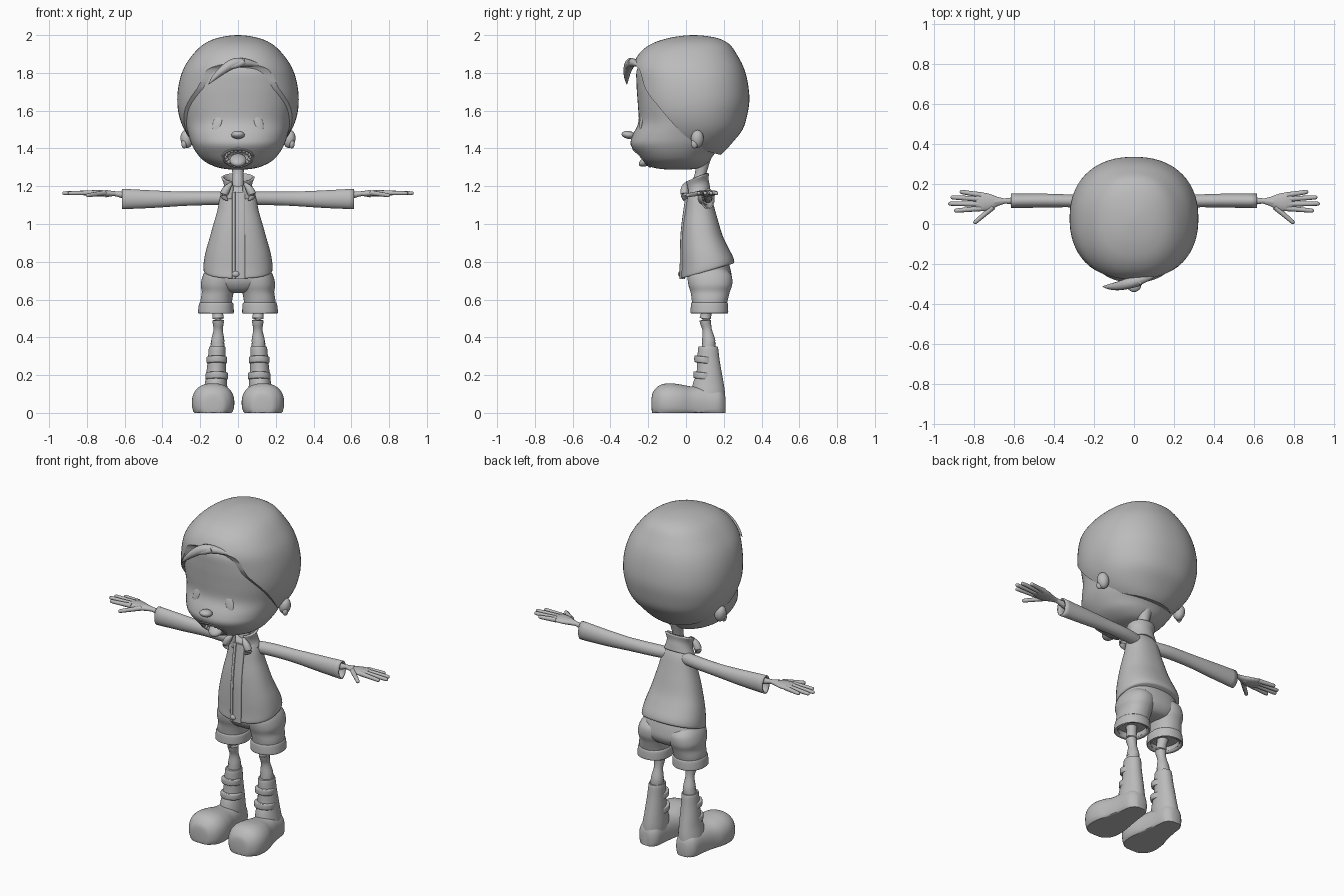
import bpy, bmesh, math
from mathutils import Vector, Matrix, Euler
from mathutils.bvhtree import BVHTree

if "Cube" in bpy.data.objects:
    bpy.data.objects.remove(bpy.data.objects["Cube"])

clay = bpy.data.materials.new("clay grey")
clay.use_nodes = True
clay.diffuse_color = (0.5, 0.5, 0.5, 1)
clay.node_tree.nodes["Principled BSDF"].inputs["Base Color"].default_value = clay.diffuse_color
parts = []


def finish(name, bm, mirror=False):
    bmesh.ops.recalc_face_normals(bm, faces=bm.faces)
    mesh = bpy.data.meshes.new(name)
    bm.to_mesh(mesh)
    bm.free()
    mesh.materials.append(clay)
    obj = bpy.data.objects.new(name, mesh)
    bpy.context.collection.objects.link(obj)
    if mirror:
        obj.modifiers.new("Mirror", "MIRROR").use_mirror_merge = False
    parts.append(obj)
    return obj


def curve_points(rows, steps):
    """Smooth curve through rows of numbers."""
    rows = [Vector(r) for r in rows]
    out = []
    for i in range(len(rows) - 1):
        a, b, c, d = rows[max(i - 1, 0)], rows[i], rows[i + 1], rows[min(i + 2, len(rows) - 1)]
        for k in range(steps):
            t = k / steps
            out.append(b + (c - a) * t / 2 + (a - b * 2.5 + c * 2 - d / 2) * t * t
                       + ((b - c) * 3 + d - a) * t ** 3 / 2)
    return out + [rows[-1]]


def skin(bm, loops, caps=True, closed=False):
    rings = [[bm.verts.new(p) for p in loop] for loop in loops]
    n = len(rings[0])
    pairs = list(zip(rings, rings[1:])) + ([(rings[-1], rings[0])] if closed else [])
    for a, b in pairs:
        for i in range(n):
            bm.faces.new((a[i], a[(i + 1) % n], b[(i + 1) % n], b[i]))
    if caps and not closed:
        bm.faces.new(rings[0])
        bm.faces.new(rings[-1])


def loft(name, axis, rows, power=2.0, n=40, steps=4, mirror=False, warp=None, caps=True, keep=None):
    """Rows: position along axis, low and high of first side, low and high of second side."""
    order = {"z": (1, 2, 0), "x": (0, 1, 2), "y": (1, 0, 2)}[axis]
    loops = []
    for t, u0, u1, v0, v1 in curve_points(rows, steps):
        loop = []
        for i in range(n):
            a = 2 * math.pi * (i + 0.5) / n
            c, s = (math.copysign(abs(f(a)) ** (2 / power), f(a)) for f in (math.cos, math.sin))
            q = (t, (u0 + u1) / 2 + c * (u1 - u0) / 2, (v0 + v1) / 2 + s * (v1 - v0) / 2)
            p = Vector([q[k] for k in order])
            loop.append(warp(p) if warp else p)
        loops.append(loop)
    bm = bmesh.new()
    skin(bm, loops, caps)
    if keep:
        drop = [f for f in bm.faces if not keep(f.calc_center_median())]
        bmesh.ops.delete(bm, geom=drop, context="FACES")
    return finish(name, bm, mirror)


def sym(rows):
    """Rows of height, half width, front, back become loft rows."""
    return [(z, -w, w, f, b) for z, w, f, b in rows]


def tube(name, rows, n=12, steps=4, mirror=False, closed=False):
    """Round tube through rows of x, y, z, radius."""
    pts = [Vector(r) for r in rows] if closed else curve_points(rows, steps)
    loops = []
    for i, p in enumerate(pts):
        a = pts[i - 1] if i or closed else p
        b = pts[(i + 1) % len(pts)] if i + 1 < len(pts) or closed else p
        frame = (b.xyz - a.xyz).to_track_quat("Z", "Y").to_matrix()
        loops.append([p.xyz + frame @ Vector((math.cos(w), math.sin(w), 0)) * p.w
                      for w in (2 * math.pi * k / n for k in range(n))])
    bm = bmesh.new()
    skin(bm, loops, closed=closed)
    return finish(name, bm, mirror)


def blob(name, loc, size, rot=(0, 0, 0), mirror=False, seg=24):
    bm = bmesh.new()
    bmesh.ops.create_uvsphere(bm, u_segments=seg, v_segments=seg // 2, radius=1)
    bm.transform(Matrix.LocRotScale(Vector(loc), Euler(rot), Vector(size)))
    return finish(name, bm, mirror)


def solidify(obj, thickness):
    mod = obj.modifiers.new("Solidify", "SOLIDIFY")
    mod.thickness, mod.offset = thickness, -1


def boolean(obj, cutter, operation):
    mod = obj.modifiers.new("Cut", "BOOLEAN")
    mod.object, mod.operation, mod.solver = cutter, operation, "EXACT"
    bpy.context.view_layer.objects.active = obj
    bpy.ops.object.modifier_apply(modifier=mod.name)
    parts.remove(cutter)
    bpy.data.objects.remove(cutter)


# Face
face = loft("face", "z", sym([
    (1.288, .04, -.1, .02), (1.3, .11, -.18, .08), (1.33, .175, -.225, .12), (1.37, .215, -.26, .15),
    (1.42, .245, -.293, .2), (1.47, .262, -.283, .22), (1.54, .28, -.252, .23), (1.63, .295, -.255, .23),
    (1.74, .29, -.262, .22), (1.83, .25, -.255, .2), (1.9, .15, -.17, .15)]), power=2.2, n=64)
tree = BVHTree.FromPolygons([v.co for v in face.data.vertices], [p.vertices for p in face.data.polygons])


def on_face(x, z):
    hit, normal, _, _ = tree.ray_cast(Vector((x, -1, z)), Vector((0, 1, 0)))
    return hit, normal


def mouth_ring(scale, depth, radius, count):
    rows = []
    for i in range(count):
        a = 2 * math.pi * i / count
        x = .078 * scale * math.cos(a)
        z = 1.358 + scale * math.sin(a) * (.04 if math.sin(a) > 0 else .052)
        rows.append((x, on_face(x, z)[0].y + depth, z, radius))
    return rows


# Open mouth with lips, teeth and tongue
boolean(face, blob("mouth_cutter", (0, -.25, 1.354), (.074, .12, .045)), "DIFFERENCE")
tube("lips", mouth_ring(1, .004, .008, 40), n=8, closed=True)
for x, y, z, r in mouth_ring(.82, .012, .011, 18):
    blob("tooth", (x, y, z), (r, r, r * 1.1), seg=10)
blob("tongue", (0, -.2, 1.338), (.045, .055, .026), (.5, 0, 0))

# Nose, eyes, ears
blob("nose", (0, -.305, 1.472), (.036, .036, .021), (-.15, 0, 0))
spot, normal = on_face(.11, 1.535)
turn = normal.to_track_quat("Y", "Z").to_euler()
blob("eyes", spot, (.023, .006, .046), (turn.x, .25, turn.z), mirror=True)
blob("ears", (.272, .06, 1.45), (.032, .034, .048), (0, .15, .2), mirror=True)
blob("ear_lobes", (.285, .045, 1.425), (.015, .018, .025), mirror=True)

# Hair: a full cap trimmed along the hairline
hair = loft("hair", "z", sym([
    (1.35, .1, -.05, .16), (1.38, .17, -.12, .2), (1.43, .235, -.18, .245), (1.5, .285, -.23, .3),
    (1.58, .314, -.265, .325), (1.66, .322, -.28, .336), (1.75, .312, -.283, .327),
    (1.83, .285, -.283, .305), (1.9, .237, -.25, .268), (1.95, .185, -.19, .232),
    (1.98, .125, -.11, .18), (1.995, .06, -.03, .11), (2, .01, .03, .05)]), power=2.25, n=64)
hairline = curve_points([(-.45, 1.85), (-.27, 1.845), (-.215, 1.715), (-.14, 1.615), (-.04, 1.5),
                         (.03, 1.44), (.1, 1.39), (.2, 1.362)], 4)
outline = [tuple(p) for p in hairline] + [(.45, 1.34), (.45, 2.1), (-.45, 2.1)]
cut = bmesh.new()
skin(cut, [[(x, y, z) for y, z in outline] for x in (-.5, .5)])
boolean(hair, finish("hair_cutter", cut), "INTERSECT")
tube("hair_tuft", [(.12, -.25, 1.838, .006), (.05, -.275, 1.853, .02), (-.02, -.295, 1.85, .027),
                   (-.08, -.31, 1.815, .022), (-.13, -.314, 1.77, .012), (-.157, -.313, 1.738, .001)])
tube("hair_fringe", [(-.02, -.285, 1.865, .012), (.03, -.29, 1.86, .016), (.0, -.3, 1.845, .018),
                     (-.06, -.315, 1.825, .012), (-.1, -.318, 1.8, .002)])

# Neck
tube("neck", [(0, .06, 1.1, .034), (0, .06, 1.2, .032), (0, .078, 1.27, .03), (0, .09, 1.35, .042)], n=20)


# Jacket with a hem that dips at the front
def hem(p):
    p.z += .29 * (p.y - .11) * min(1, max(0, (.98 - p.z) / .2))
    return p


loft("jacket", "z", sym([
    (.75, .178, -.022, .25), (.76, .183, -.026, .256), (.8, .181, -.024, .245), (.86, .17, -.024, .222),
    (.93, .15, -.022, .195), (1, .13, -.016, .175), (1.07, .11, -.006, .155), (1.14, .095, .004, .135),
    (1.18, .075, .012, .115), (1.2, .05, .03, .1)]), power=2.3, warp=hem)
for name, x, w in (("front_flap", .012, .026), ("zip_ridge", -.022, .009)):
    loft(name, "z", [(z, x - w, x + w, y, y + .03) for z, y in
                     ((.71, -.034), (.8, -.033), (.93, -.03), (1.03, -.02), (1.17, 0))], power=5, n=24)
blob("hem_button", (-.012, -.03, .735), (.02, .012, .016))


# Stand-up collar, open at the front
def lean(p):
    p.z += .35 * (p.y - .07)
    return p


collar = loft("collar", "z", sym([(1.155, .092, .0, .13), (1.19, .078, -.002, .125), (1.22, .076, -.004, .12),
                                  (1.25, .088, -.006, .122)]), warp=lean, caps=False,
              keep=lambda c: c.y > .05 or abs(c.x) > .03)
solidify(collar, .012)
tube("lapels", [(.035, -.002, 1.215, .008), (.06, -.008, 1.185, .02), (.075, -.008, 1.15, .02),
                (.055, -.012, 1.125, .003)], mirror=True)

# Sleeves and arms
sleeve = loft("sleeves", "x", [(.04, .055, .12, 1.1, 1.17), (.15, .07, .14, 1.1, 1.172), (.3, .083, .147, 1.095, 1.172),
                               (.45, .082, .152, 1.085, 1.178), (.615, .079, .152, 1.078, 1.187)],
              caps=False, n=28, mirror=True)
solidify(sleeve, .008)
tube("forearms", [(.4, .115, 1.135, .025), (.58, .115, 1.15, .02), (.65, .115, 1.16, .013),
                  (.7, .11, 1.161, .02)], mirror=True)

# Hands
loft("palms", "x", [(.64, .104, .126, 1.15, 1.171), (.68, .09, .135, 1.146, 1.176), (.72, .07, .15, 1.145, 1.179),
                    (.76, .064, .158, 1.148, 1.18), (.79, .07, .154, 1.153, 1.176)], n=24, mirror=True)
for name, base, tip in (("little", (.765, .145), (.872, .162)), ("ring", (.775, .125), (.918, .134)),
                        ("middle", (.775, .1), (.93, .102)), ("index", (.765, .078), (.9, .066)),
                        ("thumb", (.705, .085), (.802, .003))):
    drop = .012 if name == "thumb" else 0
    a, b = Vector((*base, 1.165)), Vector((*tip, 1.163 - drop))
    rows = [(*a.lerp(b, t), r) for t, r in ((0, .014), (.5, .012), (.9, .0105), (.98, .007), (1, .002))]
    tube(name + "_fingers", rows, n=10, steps=2, mirror=True)

# Shorts with turned-up cuffs
loft("shorts_seat", "z", sym([(.635, .06, .08, .18), (.65, .13, .04, .22), (.69, .183, .012, .243),
                              (.74, .176, .006, .24), (.8, .16, .01, .225)]), power=2.3)
loft("shorts_legs", "z", [(.56, .034, .198, .036, .212), (.6, .03, .198, .03, .222), (.64, .022, .192, .024, .232),
                          (.68, .01, .197, .012, .245), (.73, .01, .185, .01, .24), (.77, .03, .16, .04, .2)],
     power=2.2, mirror=True)
cuff = loft("shorts_cuffs", "z", [(.527, .024, .21, .026, .222), (.535, .022, .212, .024, .224),
                                  (.575, .024, .207, .026, .222), (.585, .03, .202, .03, .217)],
            power=2.2, caps=False, mirror=True)
solidify(cuff, .022)

# Legs, boots and straps
tube("legs", [(.115, .115, .6, .036), (.107, .108, .53, .028), (.105, .102, .49, .031), (.105, .112, .44, .025),
              (.107, .12, .38, .036), (.11, .12, .33, .038)], n=20, mirror=True)
loft("boot_shafts", "z", [(.02, .06, .19, .05, .208), (.1, .055, .185, .03, .207), (.16, .058, .175, .038, .199),
                          (.21, .062, .168, .055, .19), (.28, .065, .16, .06, .178), (.345, .066, .154, .064, .17),
                          (.35, .074, .146, .072, .162)], mirror=True)


def flat_sole(p):
    p.z = max(p.z, 0)
    return p


loft("boot_feet", "y", [(-.182, .095, .165, .02, .08), (-.174, .066, .196, -.02, .112), (-.14, .034, .23, -.04, .146),
                        (-.09, .02, .244, -.05, .157), (-.03, .024, .238, -.05, .151), (.03, .038, .216, -.05, .14),
                        (.1, .05, .2, -.05, .14), (.17, .058, .19, -.04, .13), (.198, .075, .17, -.03, .11),
                        (.21, .095, .15, -.01, .08)], power=2.3, mirror=True, warp=flat_sole)
for name, z, grow in (("upper_straps", .28, 0), ("lower_straps", .195, .005)):
    loft(name, "z", [(z + h, .06 - grow - e, .164 + grow + e, .046 - grow - e, .15 + grow)
                     for h, e in ((-.018, -.004), (-.013, .002), (.013, .002), (.018, -.004))], n=32,
         mirror=True, warp=lambda p: p + Vector((0, 0, .12 * (.1 - p.y))))

# Smooth shading with crisp edges
bpy.ops.object.select_all(action="DESELECT")
for part in parts:
    part.select_set(True)
bpy.context.view_layer.objects.active = parts[0]
bpy.ops.object.shade_smooth_by_angle(angle=math.radians(40))
